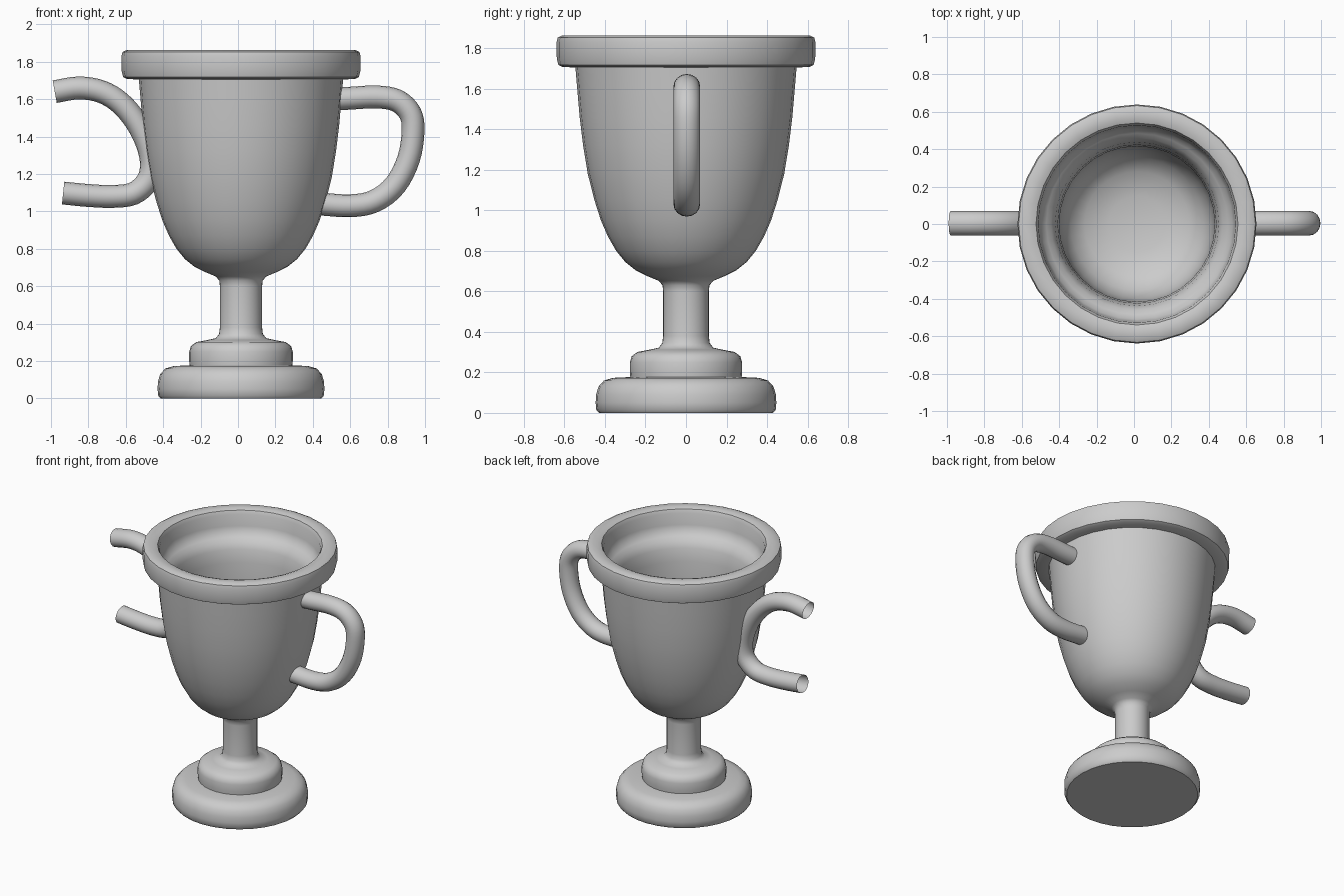
import bpy, bmesh, math
from mathutils import Vector

if "Cube" in bpy.data.objects:
    bpy.data.objects.remove(bpy.data.objects["Cube"])

CX = 0.016  # axis of the cup


def smooth(obj):
    bpy.ops.object.select_all(action='DESELECT')
    obj.select_set(True)
    bpy.context.view_layer.objects.active = obj
    bpy.ops.object.shade_smooth_by_angle(angle=math.radians(40))


def lathe(name, profile, segments=32):
    """Revolve (radius, z) points around the cup axis."""
    bm = bmesh.new()
    verts = [bm.verts.new((r, 0, z)) for r, z in profile]
    edges = [bm.edges.new(p) for p in zip(verts, verts[1:])]
    bmesh.ops.spin(bm, geom=verts + edges, cent=(0, 0, 0), axis=(0, 0, 1),
                   angle=math.tau, steps=segments)
    bmesh.ops.remove_doubles(bm, verts=bm.verts, dist=1e-4)
    bmesh.ops.recalc_face_normals(bm, faces=bm.faces)
    mesh = bpy.data.meshes.new(name)
    bm.to_mesh(mesh)
    bm.free()
    obj = bpy.data.objects.new(name, mesh)
    obj.location.x = CX
    bpy.context.collection.objects.link(obj)
    smooth(obj)
    return obj


def tube(name, path, radius=0.061, sides=16, steps=4):
    """Open-ended tube along a smooth (x, z) path."""
    pts = [Vector((x, 0.004, z)) for x, z in path]
    ext = [2 * pts[0] - pts[1]] + pts + [2 * pts[-1] - pts[-2]]
    line = []
    for a, b, c, d in zip(ext, ext[1:], ext[2:], ext[3:]):
        for i in range(steps):
            t = i / steps
            line.append(0.5 * (2 * b + (c - a) * t + (2 * a - 5 * b + 4 * c - d) * t * t
                               + (3 * b - a - 3 * c + d) * t ** 3))
    line.append(pts[-1])
    bm = bmesh.new()
    rings = []
    for i, p in enumerate(line):
        tan = (line[min(i + 1, len(line) - 1)] - line[max(i - 1, 0)]).normalized()
        side = Vector((0, 1, 0))
        up = tan.cross(side)
        rings.append([bm.verts.new(p + radius * (math.cos(k * math.tau / sides) * side * 1.08
                                                 + math.sin(k * math.tau / sides) * up))
                      for k in range(sides)])
    for r, s in zip(rings, rings[1:]):
        for k in range(sides):
            n = (k + 1) % sides
            bm.faces.new((r[k], r[n], s[n], s[k]))
    bmesh.ops.recalc_face_normals(bm, faces=bm.faces)
    mesh = bpy.data.meshes.new(name)
    bm.to_mesh(mesh)
    bm.free()
    obj = bpy.data.objects.new(name, mesh)
    bpy.context.collection.objects.link(obj)
    smooth(obj)
    return obj


# Cup: two-tier foot, stem, bowl, rim and hollow inside
lathe("trophy_cup", [
    (0, 0), (0.43, 0), (0.443, 0.015), (0.446, 0.05), (0.444, 0.09), (0.432, 0.13),
    (0.405, 0.16), (0.36, 0.173), (0.275, 0.177),
    (0.277, 0.2), (0.277, 0.25), (0.268, 0.28), (0.24, 0.301), (0.18, 0.312), (0.135, 0.322),
    (0.117, 0.345), (0.113, 0.38), (0.113, 0.6), (0.116, 0.63), (0.135, 0.652),
    (0.19, 0.675), (0.25, 0.705), (0.30, 0.745), (0.345, 0.80), (0.385, 0.87), (0.42, 0.95),
    (0.452, 1.05), (0.485, 1.18), (0.508, 1.32), (0.525, 1.46), (0.537, 1.6), (0.546, 1.705),
    (0.61, 1.708), (0.63, 1.718), (0.638, 1.75), (0.639, 1.83), (0.633, 1.853), (0.61, 1.864),
    (0.565, 1.864), (0.54, 1.855), (0.528, 1.83), (0.522, 1.75), (0.51, 1.71),
    (0.485, 1.685), (0.46, 1.665), (0.438, 1.62), (0.424, 1.53), (0.416, 1.4),
    (0.413, 1.25), (0.41, 1.1), (0.395, 1.0), (0.355, 0.91), (0.28, 0.85), (0.15, 0.815), (0, 0.81),
])

# Right handle
tube("right_handle", [
    (0.49, 1.60), (0.60, 1.605), (0.74, 1.612), (0.85, 1.592), (0.92, 1.525), (0.936, 1.43),
    (0.912, 1.28), (0.84, 1.14), (0.73, 1.055), (0.60, 1.03), (0.43, 1.04)])

# Left handle, its open ends facing outwards
tube("left_handle", [
    (-0.98, 1.64), (-0.85, 1.66), (-0.73, 1.64), (-0.63, 1.58), (-0.545, 1.48), (-0.485, 1.36),
    (-0.463, 1.25), (-0.485, 1.16), (-0.56, 1.095), (-0.67, 1.08), (-0.80, 1.085),
    (-0.935, 1.098)])
